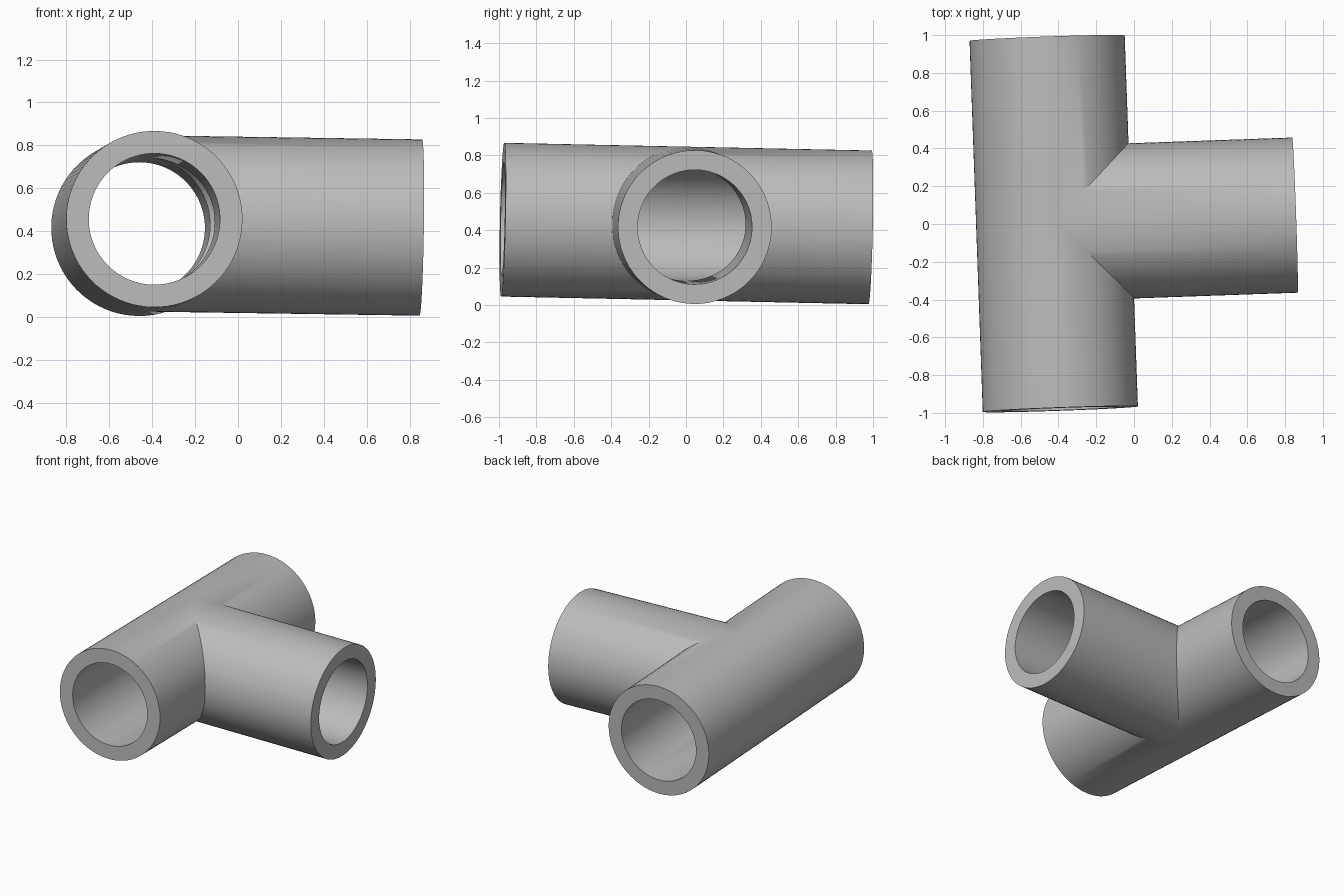
import bpy, bmesh, math
from mathutils import Matrix, Vector

cube = bpy.data.objects.get("Cube")
if cube:
    bpy.data.objects.remove(cube)

SEGMENTS = 80
OUTER, INNER = 0.411, 0.306
HALF_RUN, BRANCH = 0.983, 1.278

# Plain grey material
grey = bpy.data.materials.new("grey")
grey.use_nodes = True
colour = (0.5, 0.5, 0.5, 1)
grey.diffuse_color = colour
grey.node_tree.nodes["Principled BSDF"].inputs["Base Color"].default_value = colour

bm = bmesh.new()


def ring(point, radius):
    """Vertices of a closed section; point(c, s) gives each position."""
    angles = [math.tau * i / SEGMENTS for i in range(SEGMENTS)]
    return [bm.verts.new(point(radius * math.cos(a), radius * math.sin(a))) for a in angles]


def bridge(a, b, keep=lambda i: True):
    for i in range(SEGMENTS):
        j = (i + 1) % SEGMENTS
        if keep(i):
            bm.faces.new((a[i], a[j], b[j], b[i]))


def tee_skin(r):
    """Mitred tee surface: run along y, branch along +x; returns the end rings."""
    front = ring(lambda c, s: (c, -HALF_RUN, s), r)
    back = ring(lambda c, s: (c, HALF_RUN, s), r)
    mitre_front = ring(lambda c, s: (c, -max(c, 0), s), r)
    mitre_back = ring(lambda c, s: (c, max(c, 0), s), r)
    mitre_branch = ring(lambda c, s: (abs(c), c, s), r)
    end = ring(lambda c, s: (BRANCH, c, s), r)
    bridge(front, mitre_front)
    bridge(mitre_back, back)
    bridge(mitre_branch, end)
    return front, back, end


# Outer wall, bore, and the flat annular ends joining them
for outside, inside in zip(tee_skin(OUTER), tee_skin(INNER)):
    bridge(outside, inside)

# Weld the mitre seams and orient the surface
bmesh.ops.remove_doubles(bm, verts=bm.verts, dist=0.0001)
bmesh.ops.recalc_face_normals(bm, faces=bm.faces)

mesh = bpy.data.meshes.new("pipe_tee")
bm.to_mesh(mesh)
bm.free()
mesh.materials.append(grey)
tee = bpy.data.objects.new("pipe_tee", mesh)
bpy.context.collection.objects.link(tee)

# Slight tilt of the whole fitting
run = Vector((-0.07, 1.966, -0.041)).normalized()
branch = Vector((1.278, 0.045, -0.019))
branch = (branch - run * branch.dot(run)).normalized()
up = branch.cross(run)
turn = Matrix((branch, run, up)).transposed().to_4x4()
mesh.transform(Matrix.Translation((-0.425, 0.002, 0.436)) @ turn)

# Smooth walls with crisp rims and mitres
bpy.ops.object.select_all(action="DESELECT")
tee.select_set(True)
bpy.context.view_layer.objects.active = tee
bpy.ops.object.shade_smooth_by_angle(angle=math.radians(30))
